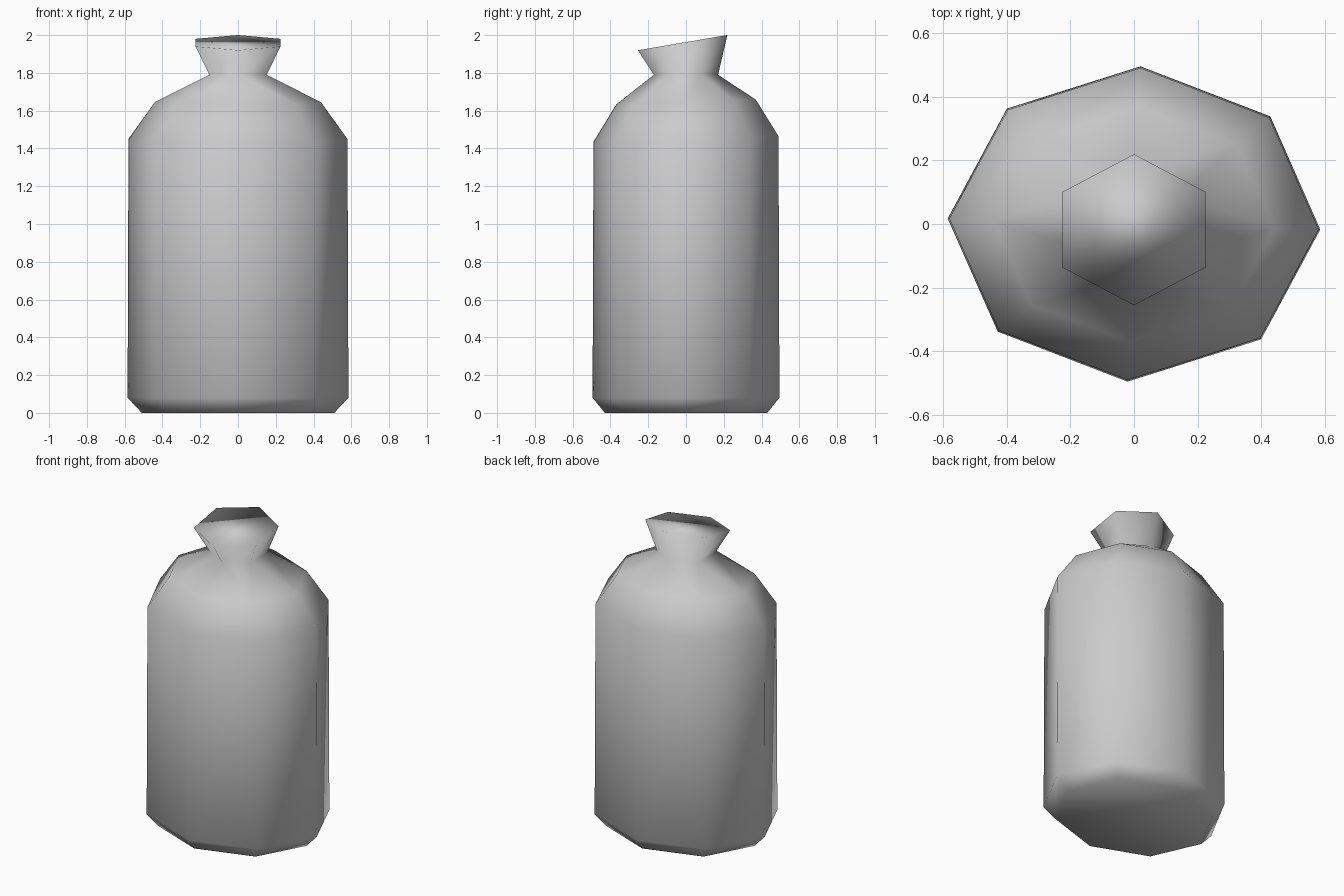
import bpy, bmesh
from math import cos, sin, radians

cube = bpy.data.objects.get("Cube")
if cube:
    bpy.data.objects.remove(cube, do_unlink=True)

grey = bpy.data.materials.new("plain grey")
grey.use_nodes = True
colour = (0.6, 0.6, 0.6, 1)
grey.diffuse_color = colour
grey.node_tree.nodes["Principled BSDF"].inputs["Base Color"].default_value = colour

bm = bmesh.new()


def ring(sides, rx, ry, z, turn, tilt=0.0, cy=0.0):
    """Closed elliptical loop; tilt raises the back and lowers the front."""
    verts = []
    for i in range(sides):
        a = radians(turn) + radians(360 / sides) * i
        y = ry * sin(a)
        verts.append(bm.verts.new((rx * cos(a), y + cy, z + tilt * y)))
    edges = [bm.edges.new((verts[i], verts[(i + 1) % sides])) for i in range(sides)]
    return verts, edges


# Eight-sided body, from the bevelled foot to the shoulder
rings = [
    ring(8, 0.51, 0.43, 0.0, -2),
    ring(8, 0.585, 0.495, 0.08, -2),
    ring(8, 0.58, 0.49, 1.45, -2, 0.03),
    ring(8, 0.44, 0.37, 1.645, -2, 0.035),
]
# Six-sided neck flaring to a slanted mouth
rings.append(ring(6, 0.175, 0.17, 1.79, 30))
rings.append(ring(6, 0.26, 0.237, 1.96, 30, 0.17, -0.018))

for low, high in zip(rings, rings[1:]):
    bmesh.ops.bridge_loops(bm, edges=low[1] + high[1])

# Closed foot and mouth
bm.faces.new(rings[0][0])
bm.faces.new(rings[-1][0])
bmesh.ops.recalc_face_normals(bm, faces=bm.faces[:])
for face in bm.faces:
    face.smooth = True

mesh = bpy.data.meshes.new("bottle")
bm.to_mesh(mesh)
bm.free()
mesh.materials.append(grey)
bottle = bpy.data.objects.new("bottle", mesh)
bpy.context.collection.objects.link(bottle)
